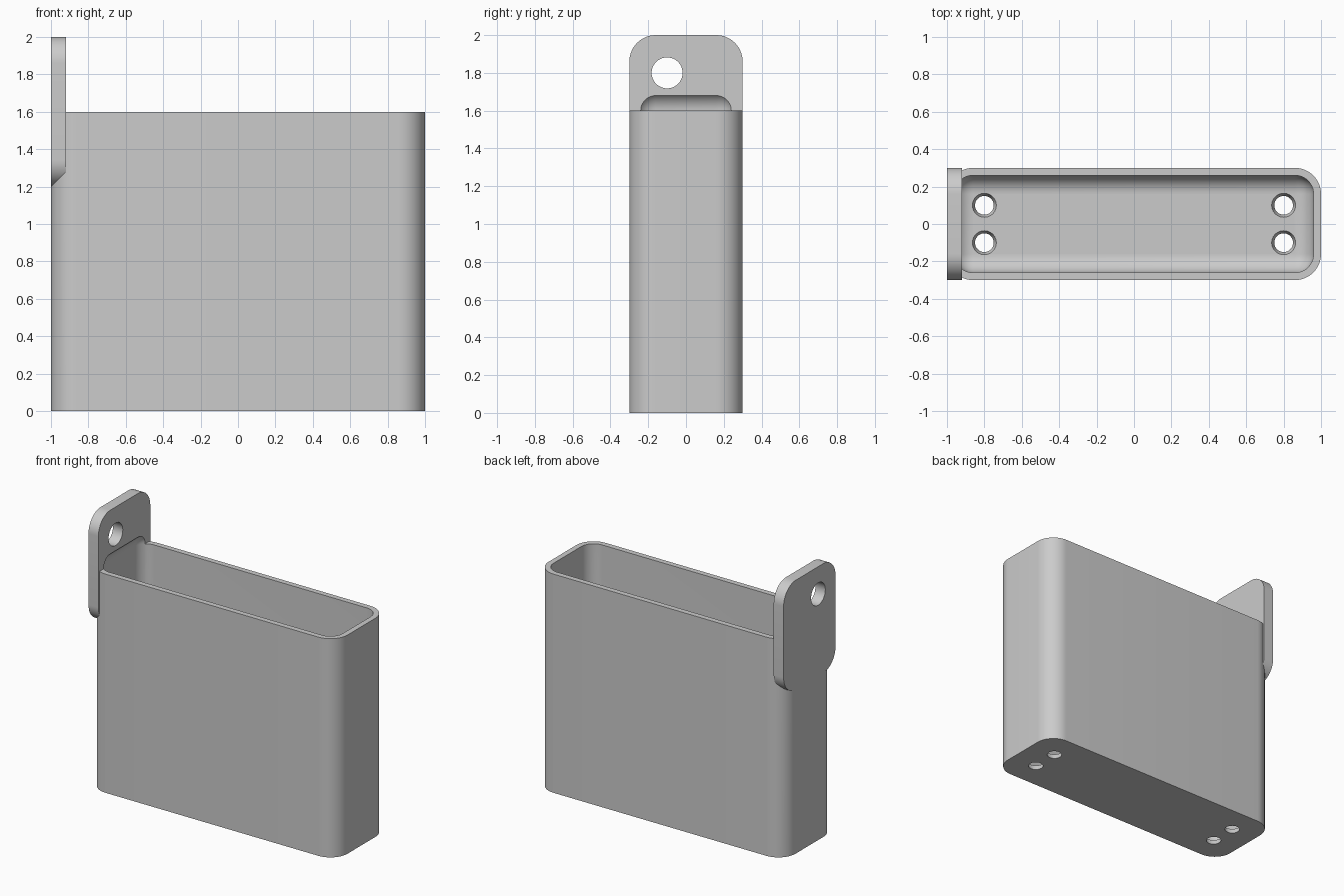
import bpy
import bmesh
from math import cos, sin, pi
from mathutils import Matrix, Vector

cube = bpy.data.objects.get("Cube")
if cube:
    bpy.data.objects.remove(cube, do_unlink=True)

WALL = 0.04
OUTER_R = 0.14
INNER_R = OUTER_R - WALL
RIM = 1.6

grey = bpy.data.materials.new("plain grey")
grey.use_nodes = True
COLOUR = (0.6, 0.6, 0.6, 1)
grey.diffuse_color = COLOUR
grey.node_tree.nodes["Principled BSDF"].inputs["Base Color"].default_value = COLOUR


def finish(bm, name):
    bmesh.ops.recalc_face_normals(bm, faces=bm.faces)
    mesh = bpy.data.meshes.new(name)
    bm.to_mesh(mesh)
    bm.free()
    mesh.materials.append(grey)
    obj = bpy.data.objects.new(name, mesh)
    bpy.context.collection.objects.link(obj)
    return obj


def rounded_slab(name, half_w, half_h, depth, radius, matrix, steps=14):
    """Rounded rectangle in XY, extruded along +Z, then placed by matrix."""
    bm = bmesh.new()
    verts = []
    for i, (sx, sy) in enumerate([(1, 1), (-1, 1), (-1, -1), (1, -1)]):
        for k in range(steps + 1):
            a = (i + k / steps) * pi / 2
            verts.append(bm.verts.new((sx * (half_w - radius) + radius * cos(a),
                                       sy * (half_h - radius) + radius * sin(a), 0)))
    face = bm.faces.new(verts)
    side = bmesh.ops.extrude_face_region(bm, geom=[face])["geom"]
    top = [v for v in side if isinstance(v, bmesh.types.BMVert)]
    bmesh.ops.translate(bm, verts=top, vec=(0, 0, depth))
    bmesh.ops.transform(bm, matrix=matrix, verts=bm.verts)
    return finish(bm, name)


def rounded_block(name, low, high, radius):
    """Box with every edge rounded."""
    low, high = Vector(low), Vector(high)
    bm = bmesh.new()
    bmesh.ops.create_cube(bm, size=1)
    bmesh.ops.scale(bm, vec=high - low, verts=bm.verts)
    bmesh.ops.translate(bm, vec=(low + high) / 2, verts=bm.verts)
    bmesh.ops.bevel(bm, geom=bm.edges[:], offset=radius, segments=12,
                    profile=0.5, affect='EDGES')
    return finish(bm, name)


def cone(name, r_low, r_high, depth, matrix):
    bm = bmesh.new()
    bmesh.ops.create_cone(bm, cap_ends=True, segments=48, radius1=r_low,
                          radius2=r_high, depth=depth, matrix=matrix)
    return finish(bm, name)


def combine(target, other, operation):
    mod = target.modifiers.new(operation.lower(), 'BOOLEAN')
    mod.operation = operation
    mod.solver = 'EXACT'
    mod.object = other
    bpy.context.view_layer.objects.active = target
    bpy.ops.object.modifier_apply(modifier=mod.name)
    bpy.data.objects.remove(other, do_unlink=True)


# Outer shell
holder = rounded_slab("holder_with_hanging_tab", 1, 0.3, RIM, OUTER_R, Matrix())

# Hanging tab, standing upright on the -x end
upright = Matrix(((0, 0, 1, -1), (1, 0, 0, 0), (0, 1, 0, RIM), (0, 0, 0, 1)))
tab = rounded_slab("hanging_tab", 0.3, 0.4, 0.08, OUTER_R, upright)
combine(holder, tab, 'UNION')

# Cavity with rounded edges, biting into the tab above the rim
cavity = rounded_block("cavity_cutter", (WALL - 1, WALL - 0.3, WALL),
                       (1 - WALL, 0.3 - WALL, RIM + INNER_R), INNER_R)
combine(holder, cavity, 'DIFFERENCE')

# Hole through the tab
tab_hole = cone("tab_hole_cutter", 0.082, 0.082, 0.3,
                Matrix.Translation((-0.98, -0.1, 1.8)) @ Matrix.Rotation(pi / 2, 4, 'Y'))
combine(holder, tab_hole, 'DIFFERENCE')

# Four tapered drain holes, wider on the inside
for x in (-0.8, 0.8):
    for y in (-0.1, 0.1):
        drain = cone("drain_cutter", 0.043, 0.071, 0.08,
                     Matrix.Translation((x, y, WALL / 2)))
        combine(holder, drain, 'DIFFERENCE')

# Smooth the curves, keep the hard edges
bpy.ops.object.select_all(action='DESELECT')
holder.select_set(True)
bpy.context.view_layer.objects.active = holder
bpy.ops.object.shade_smooth_by_angle(angle=pi / 6)
